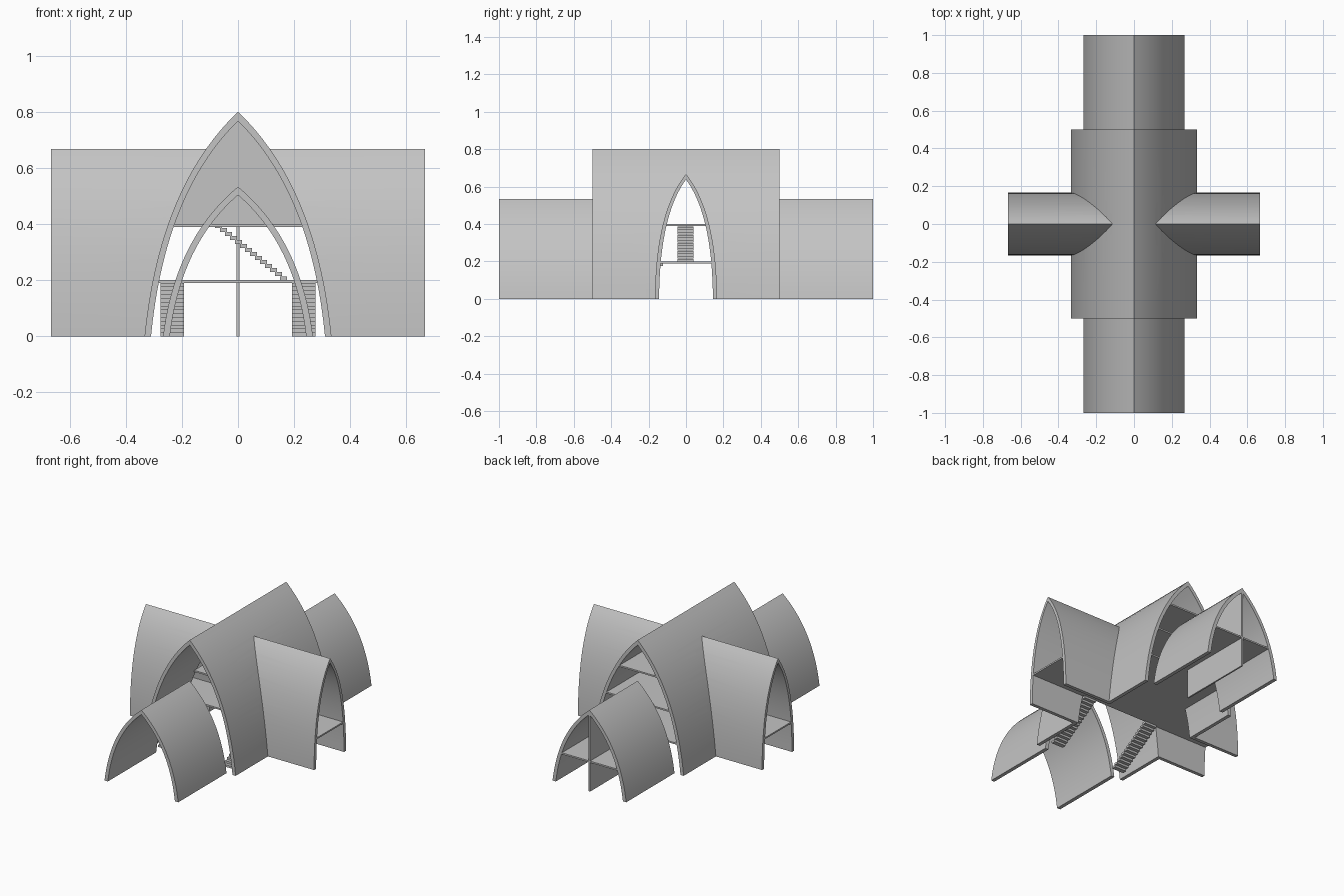
import bpy, bmesh

if "Cube" in bpy.data.objects:
    bpy.data.objects.remove(bpy.data.objects["Cube"])

grey = bpy.data.materials.new("pale grey")
grey.diffuse_color = (0.55, 0.55, 0.55, 1)
grey.use_nodes = True
grey.node_tree.nodes["Principled BSDF"].inputs["Base Color"].default_value = grey.diffuse_color
SEG = 18


def half_arch(w, h, a, b):
    """Right half of a pointed arch, from foot to apex (quadratic curve)."""
    pts = []
    for i in range(SEG + 1):
        t = i / SEG
        pts.append(((1 - t) ** 2 * w + 2 * t * (1 - t) * a * w,
                    2 * t * (1 - t) * b * h + t * t * h))
    return pts


def arch(*shape):
    right = half_arch(*shape)
    return right + [(-x, z) for x, z in right[-2::-1]]


def width_at(shape, z):
    """Half width of an arch at height z."""
    pts = half_arch(*shape)
    for (x0, z0), (x1, z1) in zip(pts, pts[1:]):
        if z0 <= z <= z1:
            return x0 + (x1 - x0) * (z - z0) / (z1 - z0)
    return 0


def prism(name, profile, axis, lo, hi):
    """Extrude a (across, z) profile along the x or y axis."""
    bm = bmesh.new()
    put = (lambda u, z, d: (u, d, z)) if axis == "y" else (lambda u, z, d: (d, u, z))
    ends = [[bm.verts.new(put(u, z, d)) for u, z in profile] for d in (lo, hi)]
    n = len(profile)
    for e in ends:
        bm.faces.new(e)
    for i in range(n):
        j = (i + 1) % n
        bm.faces.new((ends[0][i], ends[0][j], ends[1][j], ends[1][i]))
    bmesh.ops.recalc_face_normals(bm, faces=bm.faces)
    me = bpy.data.meshes.new(name)
    bm.to_mesh(me)
    bm.free()
    me.materials.append(grey)
    ob = bpy.data.objects.new(name, me)
    bpy.context.collection.objects.link(ob)
    return ob


def box(name, x0, x1, y0, y1, z0, z1):
    return prism(name, [(x0, z0), (x1, z0), (x1, z1), (x0, z1)], "y", y0, y1)


def activate(ob):
    bpy.ops.object.select_all(action="DESELECT")
    ob.select_set(True)
    bpy.context.view_layer.objects.active = ob


def smooth(ob):
    activate(ob)
    bpy.ops.object.shade_smooth_by_angle(angle=0.5)


def combine(ob, other, op):
    m = ob.modifiers.new("cut", "BOOLEAN")
    m.operation, m.object, m.solver = op, other, "EXACT"
    activate(ob)
    bpy.ops.object.modifier_apply(modifier="cut")
    bpy.data.objects.remove(other, do_unlink=True)


def hollow(shape):
    """Inner profile with feet reaching below the ground, for cutting."""
    p = arch(*shape)
    return [(p[0][0], -0.05)] + p + [(p[-1][0], -0.05)]


# arch shapes: half width, height, curve control ratios
MAIN, MAIN_IN = (0.333, 0.8, 0.84, 0.667), (0.31, 0.767, 0.84, 0.667)
END, END_IN = (0.267, 0.533, 0.84, 0.65), (0.243, 0.503, 0.84, 0.65)
SIDE, SIDE_IN = (0.166, 0.667, 0.98, 0.7), (0.144, 0.638, 0.98, 0.7)

# crossing vaults, opened into each other
vault = prism("crossing_vaults", arch(*MAIN), "y", -0.5, 0.5)
combine(vault, prism("side_outer", arch(*SIDE), "x", -0.667, 0.667), "UNION")
combine(vault, prism("main_inner", hollow(MAIN_IN), "y", -0.6, 0.6), "DIFFERENCE")
combine(vault, prism("side_inner", hollow(SIDE_IN), "x", -0.8, 0.8), "DIFFERENCE")
smooth(vault)

# lower vaults at front and back
for name, lo, hi in (("front_vault", -1, -0.5), ("back_vault", 0.5, 1)):
    smooth(prism(name, arch(*END) + arch(*END_IN)[::-1], "y", lo, hi))

# floors
Y0 = -0.13
w = width_at(MAIN_IN, 0.195)
box("first_floor", -w, w, Y0, 0.5, 0.19, 0.2)
ws = width_at(SIDE_IN, 0.195)
for name, s in (("left", -1), ("right", 1)):
    a, b = sorted((s * w, s * 0.667))
    box(name + "_wing_floor", a, b, -ws, ws, 0.19, 0.2)
wb = width_at(END_IN, 0.195)
box("back_floor", -wb, wb, 0.5, 1, 0.19, 0.2)
w = width_at(MAIN_IN, 0.395)
box("second_floor", -w, w, Y0, 0.5, 0.39, 0.4)
w = width_at(MAIN_IN, 0.595)
box("attic_floor", -w, w, 0.13, 0.5, 0.59, 0.6)

# partition walls
upper = [(x, z) for x, z in arch(*MAIN_IN) if z > 0.4]
w = width_at(MAIN_IN, 0.4)
prism("upper_partition", [(w, 0.4)] + upper + [(-w, 0.4)], "y", 0.12, 0.13)
box("back_partition", -0.005, 0.005, 0.5, 1, 0, 0.51)

# lower stairs, one each side, rising towards the back
N = 14
dy, dz = 0.30 / N, 0.19 / N
for name, s in (("left", -1), ("right", 1)):
    a, b = sorted((s * 0.192, s * 0.277))
    for i in range(N):
        y = -0.43 + i * dy
        box(f"{name}_stair_step", a, b, y, y + dy * 1.3, i * dz, (i + 1) * dz)

# upper stair, rising to the left
dx, dz = 0.25 / N, 0.2 / N
for i in range(N):
    x = 0.175 - i * dx
    box("upper_stair_step", x - dx * 1.4, x, -0.045, 0.04, 0.2 + i * dz, 0.2 + (i + 1) * dz - 0.0005)
